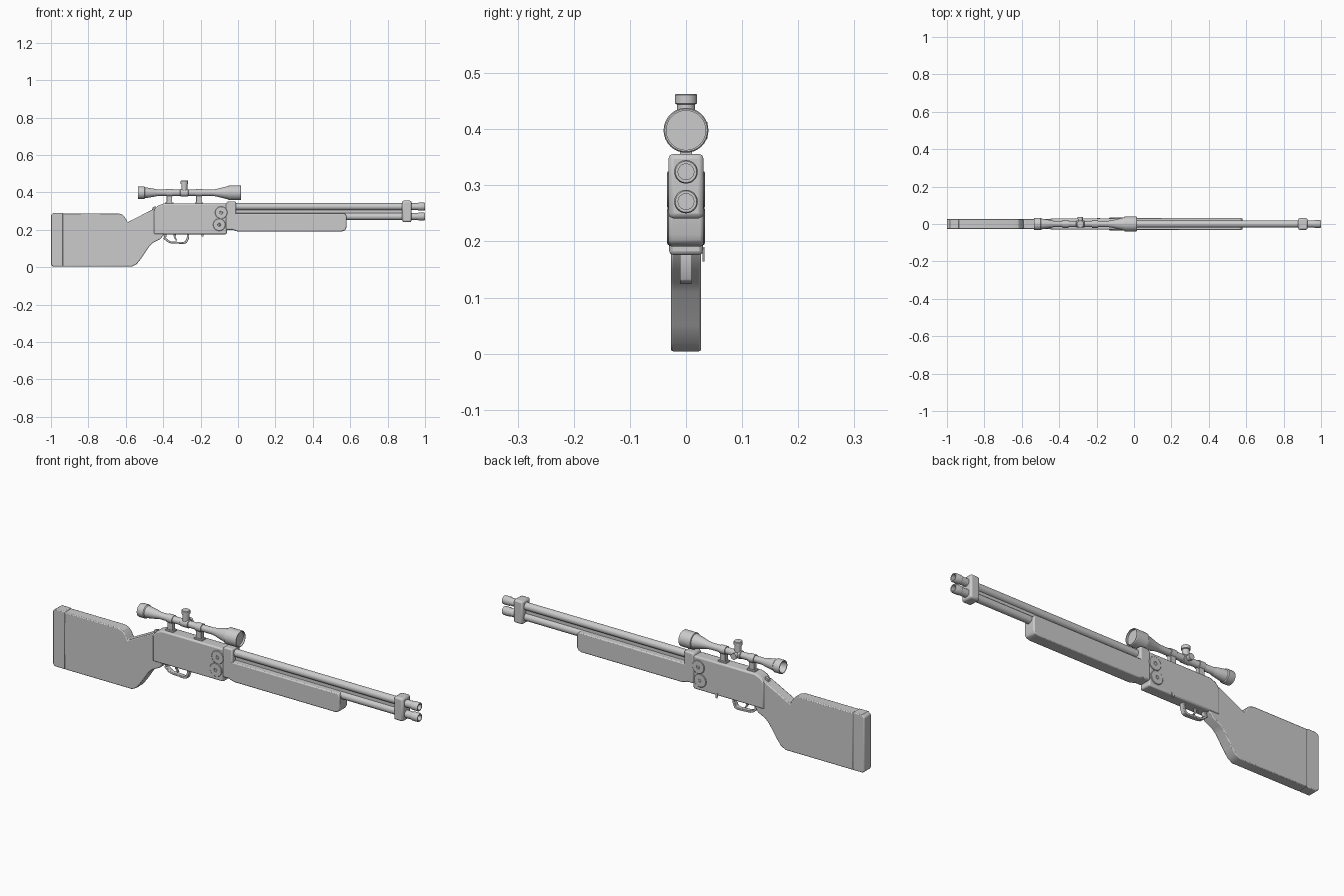
import bpy, bmesh, math
from mathutils import Vector, Matrix


def finish(name, bm, bevel=0, smooth=True):
    bmesh.ops.recalc_face_normals(bm, faces=bm.faces[:])
    me = bpy.data.meshes.new(name)
    bm.to_mesh(me)
    bm.free()
    ob = bpy.data.objects.new(name, me)
    bpy.context.collection.objects.link(ob)
    if bevel:
        m = ob.modifiers.new("bevel", 'BEVEL')
        m.width, m.segments, m.limit_method = bevel, 2, 'ANGLE'
        m.angle_limit = math.radians(40)
    if smooth:
        bpy.ops.object.select_all(action='DESELECT')
        ob.select_set(True)
        bpy.context.view_layer.objects.active = ob
        bpy.ops.object.shade_smooth_by_angle(angle=math.radians(30))
    return ob


def slab(name, pts, half, bevel=0.004, y=0):
    """Side profile in x-z, extruded across y."""
    bm = bmesh.new()
    f = bm.faces.new([bm.verts.new((x, y - half, z)) for x, z in pts])
    ext = bmesh.ops.extrude_face_region(bm, geom=[f])
    bmesh.ops.translate(bm, vec=(0, 2 * half, 0),
                        verts=[v for v in ext['geom'] if isinstance(v, bmesh.types.BMVert)])
    return finish(name, bm, bevel)


def box(name, x0, x1, z0, z1, half, bevel=0.004):
    return slab(name, [(x0, z0), (x1, z0), (x1, z1), (x0, z1)], half, bevel)


def lathe(name, prof, origin, axis='X', n=32):
    """Profile of (distance along axis, radius), revolved."""
    rot = Vector((1, 0, 0)).rotation_difference(
        Vector({'X': (1, 0, 0), 'Y': (0, 1, 0), '-Y': (0, -1, 0), 'Z': (0, 0, 1)}[axis]))
    mat = Matrix.Translation(origin) @ rot.to_matrix().to_4x4()
    bm = bmesh.new()
    rings = [[bm.verts.new(mat @ Vector((d, r * math.cos(2 * math.pi * i / n),
                                         r * math.sin(2 * math.pi * i / n))))
              for i in range(n)] for d, r in prof]
    for a, b in zip(rings, rings[1:]):
        for i in range(n):
            bm.faces.new((a[i], a[(i + 1) % n], b[(i + 1) % n], b[i]))
    bm.faces.new(rings[0])
    bm.faces.new(rings[-1])
    return finish(name, bm)


# Shoulder stock and butt pad
slab("stock", [(-0.937, 0.004), (-0.565, 0.004), (-0.54, 0.018), (-0.515, 0.05),
               (-0.475, 0.11), (-0.455, 0.13), (-0.415, 0.15), (-0.395, 0.176),
               (-0.395, 0.20), (-0.43, 0.315), (-0.455, 0.31), (-0.59, 0.24),
               (-0.605, 0.268), (-0.617, 0.281), (-0.64, 0.288), (-0.937, 0.288)], 0.027)
slab("butt_pad", [(-0.99, 0.004), (-0.935, 0.004), (-0.935, 0.291), (-0.985, 0.291),
                  (-1.0, 0.28), (-1.0, 0.014)], 0.027)

# Receiver with its front block
slab("receiver", [(-0.45, 0.176), (-0.06, 0.176), (-0.06, 0.34), (-0.40, 0.34),
                  (-0.43, 0.328), (-0.45, 0.305)], 0.03, 0.007)
slab("receiver_front", [(-0.065, 0.20), (-0.01, 0.20), (-0.01, 0.352),
                        (-0.055, 0.352), (-0.065, 0.342)], 0.031, 0.007)
slab("tang_safety", [(-0.462, 0.30), (-0.438, 0.305), (-0.438, 0.326), (-0.455, 0.322)],
     0.008, 0.002)
# Round hinge plates on both sides
for side, axis in ((-1, '-Y'), (1, 'Y')):
    for lab, x, z in (("upper", -0.09, 0.292), ("lower", -0.10, 0.227)):
        lathe(f"hinge_plate_{lab}_{'left' if side > 0 else 'right'}",
              [(0, 0.033), (0.0045, 0.033), (0.006, 0.031), (0.006, 0.009),
               (0.0045, 0.008), (0.0045, 0.006), (0.006, 0.005)],
              (x, side * 0.0275, z), axis)

# Small release lever on the left side
lathe("release_pin", [(0, 0.006), (0.006, 0.006)], (-0.19, 0.027, 0.184), 'Y', 16)
slab("release_lever", [(-0.195, 0.164), (-0.185, 0.164), (-0.183, 0.188), (-0.197, 0.188)],
     0.002, 0.001, y=0.031)

# Fore-end
slab("fore_end", [(-0.03, 0.20), (0.0, 0.191), (0.555, 0.191), (0.573, 0.197),
                  (0.58, 0.212), (0.58, 0.274), (0.57, 0.288), (-0.03, 0.288)], 0.031, 0.005)

# Twin barrels with muzzle collars and open bores
for lab, z in (("upper", 0.324), ("lower", 0.271)):
    lathe(f"barrel_{lab}", [(-0.03, 0.0185), (0.962, 0.0185), (0.966, 0.021), (0.996, 0.021),
                            (1.0, 0.019), (1.0, 0.014), (0.93, 0.014)], (0, 0, z))
box("barrel_band", 0.878, 0.928, 0.241, 0.356, 0.0315, 0.009)
box("barrel_rib", -0.02, 0.88, 0.285, 0.31, 0.004, 0)

# Trigger guard loop
outer = [(-0.392, 0.18), (-0.398, 0.152), (-0.375, 0.133), (-0.36, 0.128), (-0.29, 0.124),
         (-0.273, 0.13), (-0.262, 0.155), (-0.262, 0.18)]
inner = [(-0.273, 0.18), (-0.274, 0.158), (-0.282, 0.139), (-0.292, 0.134), (-0.358, 0.138),
         (-0.372, 0.144), (-0.385, 0.156), (-0.38, 0.18)]
slab("trigger_guard", outer + inner, 0.011, 0.002)
slab("trigger", [(-0.345, 0.18), (-0.33, 0.18), (-0.334, 0.16), (-0.325, 0.143),
                 (-0.332, 0.142), (-0.343, 0.158)], 0.005, 0.0015)

# Telescopic sight
SZ = 0.398
lathe("scope_tube", [(-0.495, 0.020), (-0.535, 0.028), (-0.535, 0.032), (-0.53, 0.033),
                     (-0.50, 0.033), (-0.496, 0.029), (-0.44, 0.020), (-0.43, 0.0165),
                     (-0.14, 0.0165), (-0.12, 0.019), (-0.06, 0.034), (-0.052, 0.036),
                     (-0.05, 0.040), (0.012, 0.040), (0.015, 0.038), (0.015, 0.035),
                     (0.005, 0.035)], (0, 0, SZ))
lathe("turret_saddle", [(-0.022, 0.017), (-0.02, 0.020), (0.02, 0.020), (0.022, 0.017)],
      (-0.287, 0, SZ))
knob = [(0, 0.016), (0.046, 0.016), (0.048, 0.020), (0.063, 0.020), (0.065, 0.018)]
lathe("elevation_turret", knob, (-0.287, 0, SZ), 'Z')
lathe("windage_turret", [(0, 0.013), (0.026, 0.013), (0.027, 0.015), (0.038, 0.015)],
      (-0.287, 0, SZ), 'Y')
# Scope rings on the receiver
for lab, x in (("rear", -0.367), ("front", -0.209)):
    lathe(f"scope_ring_{lab}", [(-0.016, 0.0205), (0.016, 0.0205)], (x, 0, SZ))
    box(f"scope_mount_{lab}", x - 0.015, x + 0.015, 0.335, 0.39, 0.011, 0.002)
    box(f"scope_base_{lab}", x - 0.022, x + 0.022, 0.335, 0.347, 0.016, 0.002)
